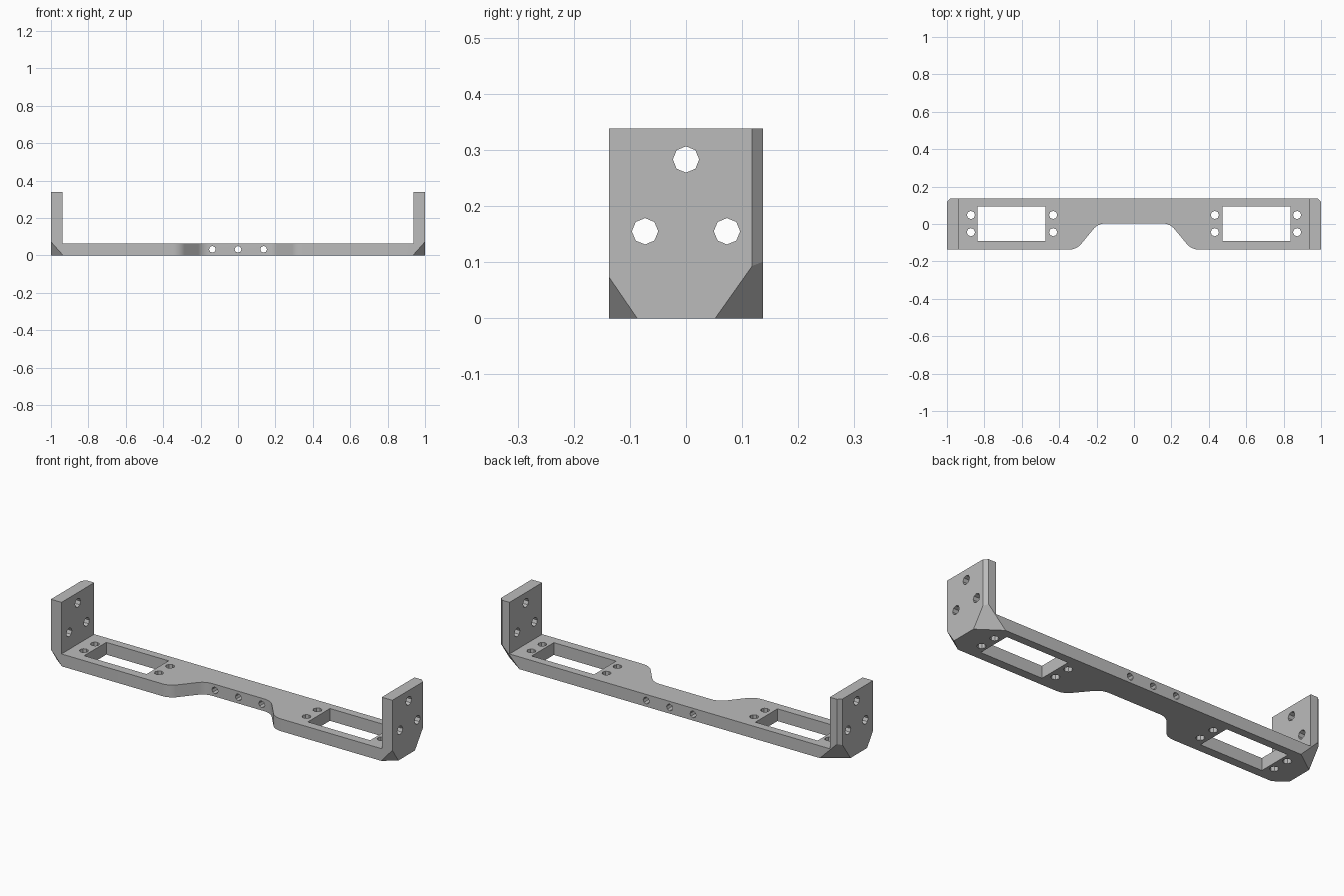
import bpy, bmesh
from math import pi, sin, cos, radians
from mathutils import Matrix, Vector

cube = bpy.data.objects.get("Cube")
if cube:
    bpy.data.objects.remove(cube, do_unlink=True)

HALF_DEPTH, THICK, WALL_IN, HEIGHT = 0.137, 0.065, 0.938, 0.338

grey = bpy.data.materials.new("plain grey")
grey.use_nodes = True
grey.diffuse_color = (0.5, 0.5, 0.5, 1)
grey.node_tree.nodes["Principled BSDF"].inputs["Base Color"].default_value = grey.diffuse_color


def extrude(bm, points, offset):
    """Solid made by sweeping a flat outline along an offset."""
    face = bm.faces.new([bm.verts.new(p) for p in points])
    new = bmesh.ops.extrude_face_region(bm, geom=[face])["geom"]
    moved = [v for v in new if isinstance(v, bmesh.types.BMVert)]
    bmesh.ops.translate(bm, verts=moved, vec=offset)


def drill(bm, centre, axis, radius, length):
    """Eight-sided drill bit along the named axis."""
    turn = {"x": Matrix.Rotation(pi / 2, 4, "Y"),
            "y": Matrix.Rotation(pi / 2, 4, "X"),
            "z": Matrix.Identity(4)}[axis]
    bmesh.ops.create_cone(bm, cap_ends=True, segments=8, radius1=radius, radius2=radius,
                          depth=length, matrix=Matrix.Translation(centre) @ turn)


def finish(bm, name):
    bmesh.ops.recalc_face_normals(bm, faces=bm.faces)
    mesh = bpy.data.meshes.new(name)
    bm.to_mesh(mesh)
    bm.free()
    mesh.materials.append(grey)
    obj = bpy.data.objects.new(name, mesh)
    bpy.context.collection.objects.link(obj)
    return obj


def subtract(target, cutter):
    cutter.hide_render = True
    mod = target.modifiers.new("cut", "BOOLEAN")
    mod.operation, mod.solver, mod.object = "DIFFERENCE", "EXACT", cutter
    bpy.context.view_layer.objects.active = target
    bpy.ops.object.modifier_apply(modifier=mod.name)
    bpy.data.objects.remove(cutter, do_unlink=True)


# U-shaped bar with an upright wall at each end
bm = bmesh.new()
half = [(1, 0), (1, HEIGHT), (WALL_IN, HEIGHT), (WALL_IN, THICK)]
outline = half + [(-x, z) for x, z in reversed(half)]
extrude(bm, [(x, -HALF_DEPTH, z) for x, z in outline], (0, 2 * HALF_DEPTH, 0))

# Trimmed corners: rear upright edges, lower front and lower rear corners
trims = [((1, 0.118, 0), (1, 1, 0)),
         ((1, -0.087, 0), (1.12, -1.46, -1)),
         ((1, 0.052, 0), (1, 1.41, -1))]
for side in (-1, 1):
    for point, normal in trims:
        flip = Vector((side, 1, 1))
        bmesh.ops.bisect_plane(bm, geom=bm.verts[:] + bm.edges[:] + bm.faces[:],
                               plane_co=Vector(point) * flip, plane_no=Vector(normal) * flip,
                               clear_outer=True)
        bmesh.ops.holes_fill(bm, edges=[e for e in bm.edges if e.is_boundary], sides=0)
bracket = finish(bm, "mounting_bracket")

# Front notch with rounded corners
bm = bmesh.new()
radius, top = 0.085, 0.003
angles = [radians(a) for a in range(0, 48, 9)]
inner = [(0.152 + radius * sin(a), top - radius + radius * cos(a)) for a in angles]
outer = [(0.347 - radius * sin(a), -HALF_DEPTH + radius - radius * cos(a))
         for a in reversed(angles)]
side = inner + outer + [(0.347, -0.3)]
notch = side + [(-x, y) for x, y in reversed(side)]
extrude(bm, [(x, y, -0.1) for x, y in notch], (0, 0, 0.3))
subtract(bracket, finish(bm, "notch_cutter"))

# Windows and drilled holes
bm = bmesh.new()
for side in (-1, 1):
    bmesh.ops.create_cube(bm, size=1, matrix=Matrix.Translation((side * 0.655, 0.002, 0.03))
                          @ Matrix.Diagonal((0.365, 0.185, 0.2, 1)))
    for x in (0.432, 0.872):
        for y in (-0.044, 0.048):
            drill(bm, (side * x, y, 0.03), "z", 0.022, 0.2)
    for y, z in ((0, 0.283), (-0.073, 0.155), (0.073, 0.155)):
        drill(bm, (side * 0.97, y, z), "x", 0.0235, 0.2)
for x in (-0.137, 0, 0.137):
    drill(bm, (x, 0.07, THICK / 2), "y", 0.018, 0.3)
subtract(bracket, finish(bm, "hole_cutter"))

# Smooth only the notch fillets
bpy.ops.object.select_all(action="DESELECT")
bracket.select_set(True)
bpy.context.view_layer.objects.active = bracket
bpy.ops.object.shade_smooth_by_angle(angle=radians(20))
